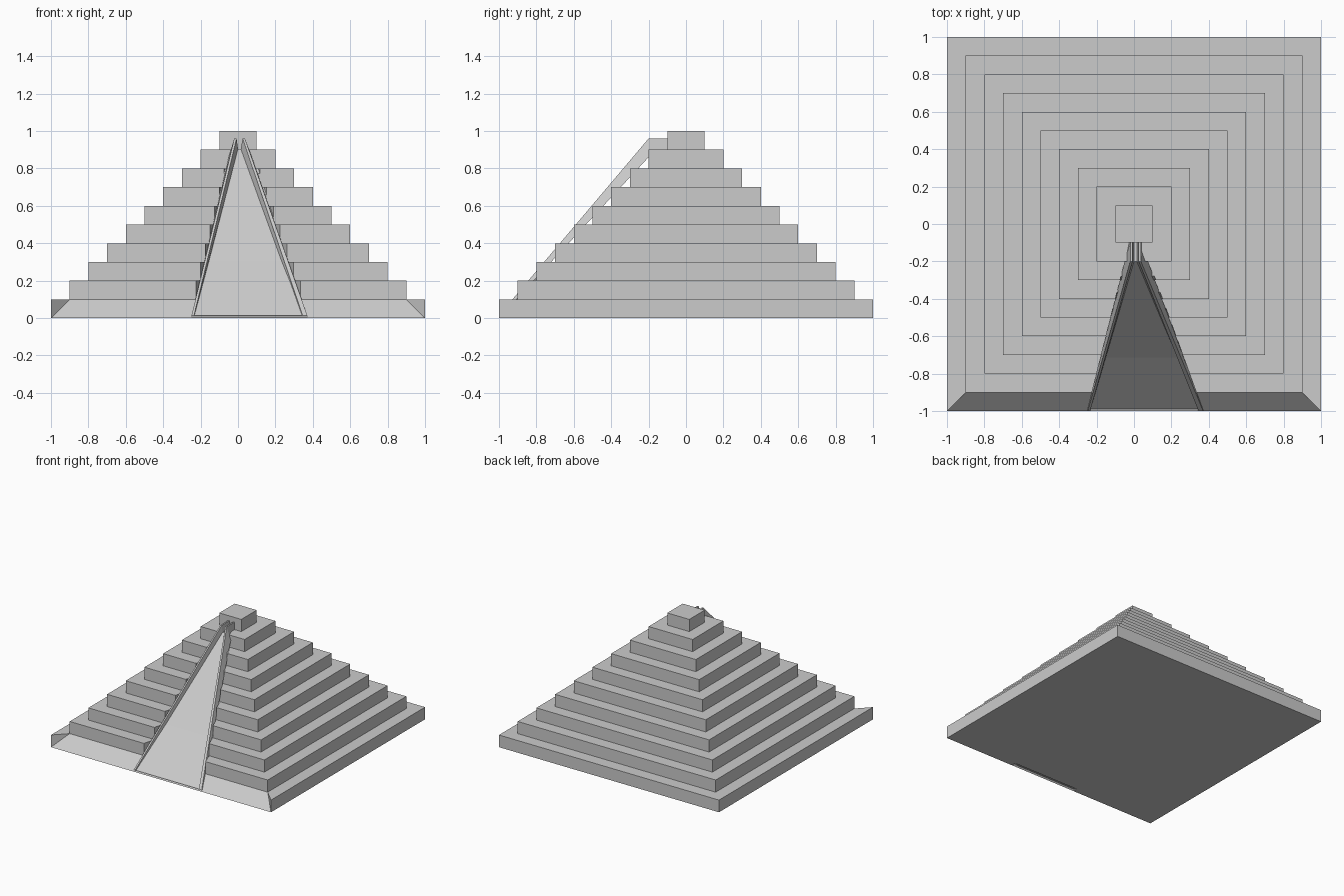
import bpy, bmesh

if "Cube" in bpy.data.objects:
    bpy.data.objects.remove(bpy.data.objects["Cube"])

def make_object(name, bm):
    bmesh.ops.recalc_face_normals(bm, faces=bm.faces)
    me = bpy.data.meshes.new(name)
    bm.to_mesh(me)
    bm.free()
    ob = bpy.data.objects.new(name, me)
    bpy.context.collection.objects.link(ob)
    return ob

def loft(name, sections):
    # closed solid through equal-length cross-sections
    bm = bmesh.new()
    rings = [[bm.verts.new(p) for p in s] for s in sections]
    n = len(rings[0])
    for a, b in zip(rings, rings[1:]):
        for i in range(n):
            j = (i + 1) % n
            bm.faces.new((a[i], a[j], b[j], b[i]))
    bm.faces.new(rings[0])
    bm.faces.new(rings[-1])
    return make_object(name, bm)

# ten-step pyramid, lowest step chamfered along the front
bm = bmesh.new()
levels = []
for i in range(10):
    h = 1 - 0.1 * i
    levels += [(h, 0.1 * i), (h, 0.1 * (i + 1))]
rings = [[bm.verts.new((x * h, y * h, z)) for x, y in ((-1, -1), (1, -1), (1, 1), (-1, 1))]
         for h, z in levels]
for k, (a, b) in enumerate(zip(rings, rings[1:])):
    for i in range(4):
        if i == 0 and k < 2:
            continue
        j = (i + 1) % 4
        bm.faces.new((a[i], a[j], b[j], b[i]))
r0, r1, r2 = rings[:3]
bm.faces.new((r0[0], r0[1], r2[1], r2[0]))
bm.faces.new((r0[0], r2[0], r1[0]))
bm.faces.new((r0[1], r1[1], r2[1]))
bm.faces.new(rings[0])
bm.faces.new(rings[-1])
pyramid = make_object("stepped_pyramid", bm)

# tapered channel cut where the ramp sinks into the lower steps
def cut_section(y, xl, xr, z):
    return [(xl, y, z), (xr, y, z), (xr, y, 1.3), (xl, y, 1.3)]

cutter = loft("ramp_cutter", [cut_section(-1.1, -0.275, 0.406, -0.162),
                              cut_section(-0.205, -0.051, 0.082, 0.885)])
mod = pyramid.modifiers.new("channel", 'BOOLEAN')
mod.operation = 'DIFFERENCE'
mod.solver = 'EXACT'
mod.object = cutter
cutter.hide_render = True
cutter.hide_viewport = True

# ramp with a raised rail on both sides, tapering to a narrow top landing
def ramp_section(yc, yf, base, crest, floor, xs):
    ol, cl, ci, fl, fr, di, cr, o = xs
    return [(ol, yc, base), (cl, yc, crest), (ci, yc, crest), (fl, yf, floor),
            (fr, yf, floor), (di, yc, crest), (cr, yc, crest), (o, yc, base)]

loft("front_ramp", [
    ramp_section(-1, -0.975, 0.0, 0.015, 0.004,
                 (-0.25, -0.248, -0.235, -0.233, 0.342, 0.345, 0.37, 0.372)),
    ramp_section(-0.2, -0.2, 0.86, 0.96, 0.905,
                 (-0.05, -0.02, -0.008, 0.0, 0.015, 0.025, 0.037, 0.075)),
    ramp_section(-0.1, -0.1, 0.86, 0.96, 0.905,
                 (-0.03, -0.02, -0.008, 0.0, 0.015, 0.025, 0.037, 0.04))])
